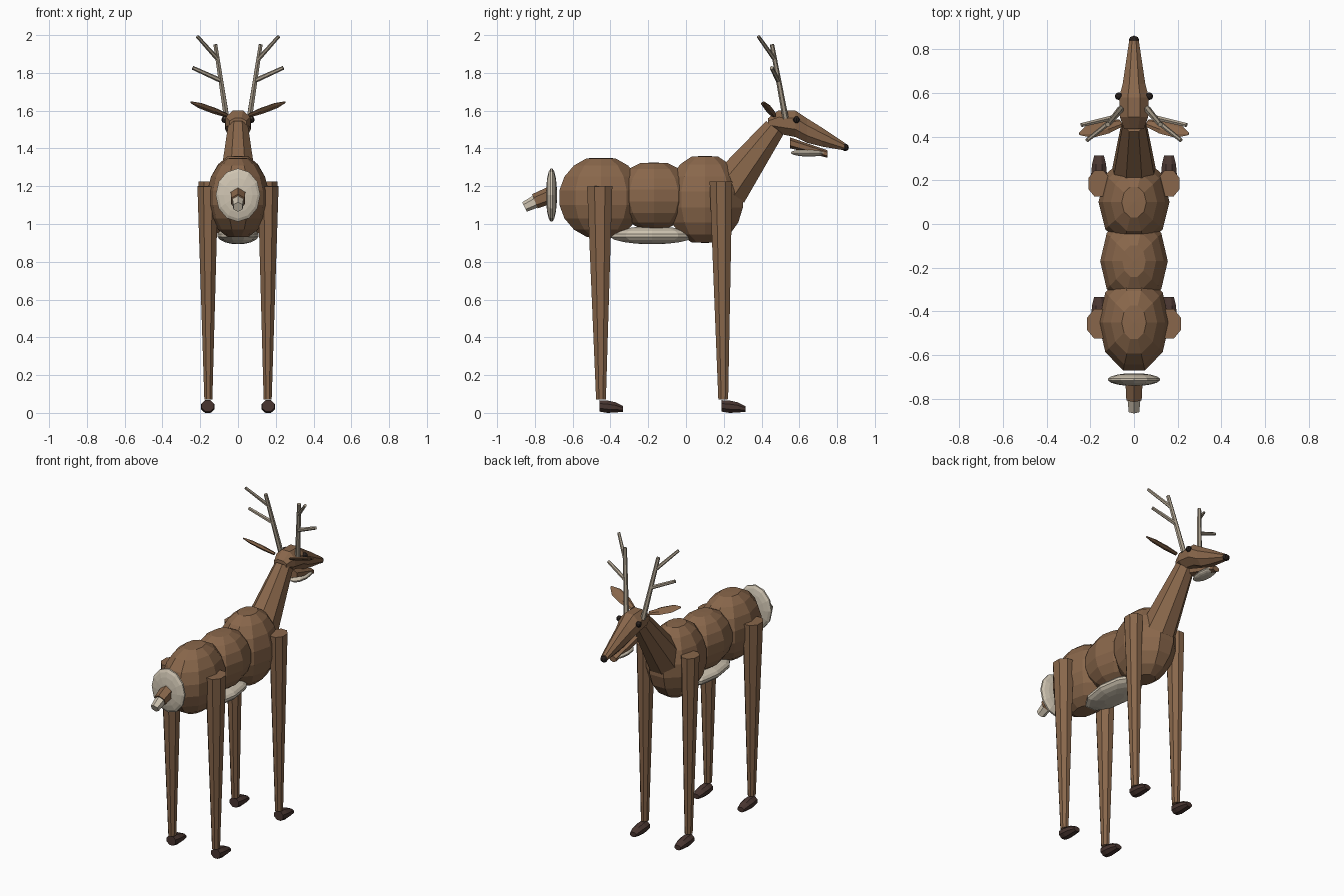
import bpy, bmesh
from math import pi, cos, sin
from mathutils import Vector, Matrix

if "Cube" in bpy.data.objects:
    bpy.data.objects.remove(bpy.data.objects["Cube"])


def material(name, rgb):
    m = bpy.data.materials.new(name)
    m.use_nodes = True
    m.diffuse_color = (*rgb, 1)
    m.node_tree.nodes["Principled BSDF"].inputs["Base Color"].default_value = (*rgb, 1)
    return m


FUR = material("brown fur", (0.25, 0.135, 0.07))
CREAM = material("cream fur", (0.62, 0.55, 0.44))
ANTLER = material("antler bone", (0.40, 0.34, 0.26))
HOOF = material("dark hoof", (0.065, 0.036, 0.03))
BLACK = material("near black", (0.02, 0.014, 0.012))


def finish(name, bm, mat):
    bmesh.ops.recalc_face_normals(bm, faces=bm.faces)
    mesh = bpy.data.meshes.new(name)
    bm.to_mesh(mesh)
    bm.free()
    mesh.materials.append(mat)
    ob = bpy.data.objects.new(name, mesh)
    bpy.context.collection.objects.link(ob)
    return ob


def ellipsoid(name, centre, radii, mat, segs=10, rings=9, pole="Z", cap=0.95):
    """Faceted ellipsoid with slightly flattened poles."""
    bm = bmesh.new()
    bmesh.ops.create_uvsphere(bm, u_segments=segs, v_segments=rings, radius=1)
    for v in bm.verts:
        v.co.z = max(-cap, min(cap, v.co.z)) / cap
    turn = Matrix.Rotation(pi / 2, 4, "X" if pole == "Y" else "Z")
    bmesh.ops.transform(bm, matrix=Matrix.Translation(centre) @ Matrix.Diagonal((*radii, 1)) @ turn,
                        verts=bm.verts)
    return finish(name, bm, mat)


def skin(name, rings, mat):
    """Bridge a list of equal-sized point rings and cap both ends."""
    bm = bmesh.new()
    loops = [[bm.verts.new(p) for p in ring] for ring in rings]
    n = len(loops[0])
    for a, b in zip(loops, loops[1:]):
        for i in range(n):
            j = (i + 1) % n
            bm.faces.new((a[i], a[j], b[j], b[i]))
    bm.faces.new(loops[0])
    bm.faces.new(loops[-1])
    return finish(name, bm, mat)


def tube(name, start, end, r0, r1, mat, sides=8, squash=1.0):
    """Tapered prism between two points; squash narrows it sideways."""
    start, end = Vector(start), Vector(end)
    axis = (end - start).normalized()
    u = Vector((1, 0, 0))
    u = (u - axis * u.dot(axis)).normalized()
    w = axis.cross(u)
    angles = [2 * pi * (i + 0.5) / sides for i in range(sides)]
    grow = 1 / cos(pi / sides)
    return skin(name, [[p + (u * cos(a) * squash + w * sin(a)) * r * grow for a in angles]
                       for p, r in ((start, r0), (end, r1))], mat)


def loft(name, x, sections, mat, sides=8):
    """Skin along y; each section is (y, z centre, half width, half height)."""
    angles = [2 * pi * (i + 0.5) / sides for i in range(sides)]
    g = 1 / cos(pi / sides)
    return skin(name, [[(x + rx * g * cos(a), y, z + rz * g * sin(a)) for a in angles]
                       for y, z, rx, rz in sections], mat)


# Torso
ellipsoid("chest", (0, 0.1, 1.13), (0.165, 0.215, 0.23), FUR)
ellipsoid("barrel", (0, -0.17, 1.15), (0.157, 0.22, 0.175), FUR)
ellipsoid("hindquarters", (0, -0.45, 1.14), (0.165, 0.235, 0.21), FUR)
ellipsoid("belly_patch", (0, -0.18, 0.94), (0.11, 0.24, 0.045), CREAM)
ellipsoid("rump_patch", (0, -0.712, 1.153), (0.12, 0.028, 0.143), CREAM, segs=12, pole="Y")

# Tail
tube("tail", (0, -0.7, 1.16), (0, -0.8, 1.12), 0.04, 0.035, FUR, 6)
tube("tail_tip", (0, -0.79, 1.122), (0, -0.855, 1.09), 0.03, 0.024, CREAM, 6)

# Neck and head
tube("neck", (0, 0.22, 1.18), (0, 0.47, 1.51), 0.11, 0.058, FUR, 8, 0.9)
loft("head", 0, [(0.435, 1.535, 0.045, 0.025), (0.49, 1.54, 0.065, 0.062),
                 (0.58, 1.53, 0.068, 0.07), (0.64, 1.495, 0.052, 0.065),
                 (0.72, 1.46, 0.04, 0.05), (0.84, 1.41, 0.022, 0.02)], FUR)
loft("lower_jaw", 0, [(0.55, 1.43, 0.04, 0.025), (0.75, 1.37, 0.022, 0.017)], FUR, 6)
ellipsoid("throat_patch", (0, 0.65, 1.377), (0.045, 0.1, 0.019), CREAM)
ellipsoid("nose", (0, 0.842, 1.406), (0.024, 0.02, 0.02), BLACK, 8, 6, cap=1)

# Legs and hooves, ears, eyes and antlers on both sides
for side, s in (("left", 1), ("right", -1)):
    for end, top, bottom, z, r in (("front", 0.185, 0.197, 1.225, 0.06),
                                   ("rear", -0.457, -0.45, 1.2, 0.067)):
        tube(f"{end}_leg_{side}", (s * 0.16, top, z), (s * 0.157, bottom, 0.072),
             r, 0.026, FUR, 8, 0.82)
        y = bottom - 0.008
        loft(f"{end}_hoof_{side}", s * 0.16,
             [(y, 0.037, 0.032, 0.03), (y + 0.04, 0.033, 0.036, 0.033),
              (y + 0.085, 0.029, 0.032, 0.027), (y + 0.125, 0.021, 0.022, 0.015)], HOOF)

    # Leaf-shaped ear
    base, tip = Vector((s * 0.06, 0.462, 1.575)), Vector((s * 0.25, 0.412, 1.645))
    along = (tip - base).normalized()
    wide = Vector((s * 0.15, 0.9, -0.38))
    wide = (wide - along * wide.dot(along)).normalized()
    thick = along.cross(wide)
    skin(f"ear_{side}", [[base.lerp(tip, t) + wide * cos(a) * w + thick * sin(a) * h
                          for a in [pi * i / 3 for i in range(6)]]
                         for t, w, h in ((0, 0.018, 0.009), (0.35, 0.034, 0.012),
                                         (0.75, 0.034, 0.01), (1, 0.006, 0.004))], FUR)

    ellipsoid(f"eye_{side}", (s * 0.07, 0.585, 1.552), (0.018,) * 3, BLACK, 8, 6, cap=1)

    tube(f"antler_beam_{side}", (s * 0.06, 0.527, 1.56), (s * 0.12, 0.455, 1.95),
         0.014, 0.01, ANTLER, 6)
    tube(f"antler_lower_tine_{side}", (s * 0.092, 0.488, 1.76), (s * 0.24, 0.453, 1.827),
         0.011, 0.009, ANTLER, 6)
    tube(f"antler_upper_tine_{side}", (s * 0.11, 0.467, 1.875), (s * 0.215, 0.383, 1.993),
         0.01, 0.008, ANTLER, 6)
